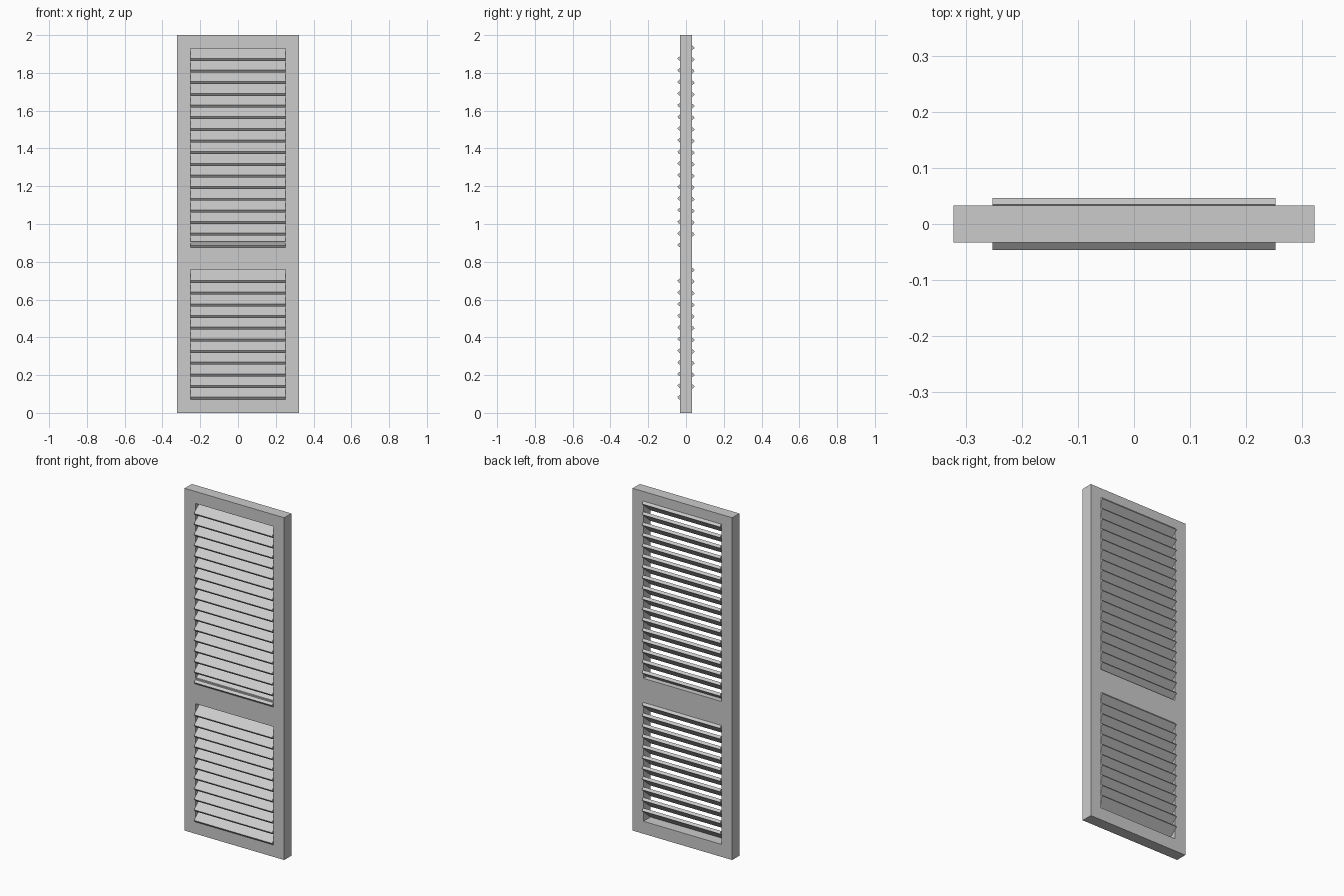
import bpy, bmesh, math
from mathutils import Matrix

if "Cube" in bpy.data.objects:
    bpy.data.objects.remove(bpy.data.objects["Cube"])

HALF_DEPTH = 0.033
OPEN_X = 0.252
PITCH = 0.0617
TILT = math.radians(40)
SLAT_LEN, SLAT_THICK = 0.106, 0.017


def make_object(name, bm):
    mesh = bpy.data.meshes.new(name)
    bmesh.ops.recalc_face_normals(bm, faces=bm.faces)
    bm.to_mesh(mesh)
    bm.free()
    obj = bpy.data.objects.new(name, mesh)
    bpy.context.collection.objects.link(obj)
    return obj


# Frame: flat grid with two openings, extruded to full depth
xs = [-0.322, -OPEN_X, OPEN_X, 0.322]
zs = [0, 0.073, 0.76, 0.908, 1.93, 2.0]
bm = bmesh.new()
grid = [[bm.verts.new((x, -HALF_DEPTH, z)) for z in zs] for x in xs]
for i in range(3):
    for j in range(5):
        if i == 1 and j in (1, 3):
            continue
        bm.faces.new((grid[i][j], grid[i + 1][j], grid[i + 1][j + 1], grid[i][j + 1]))
ext = bmesh.ops.extrude_face_region(bm, geom=bm.faces[:], use_keep_orig=True)
moved = [g for g in ext["geom"] if isinstance(g, bmesh.types.BMVert)]
bmesh.ops.translate(bm, verts=moved, vec=(0, 2 * HALF_DEPTH, 0))
make_object("shutter_frame", bm)


# Slats: tilted boards, low at the front and high at the back
def slat_bank(name, first_z, count):
    bm = bmesh.new()
    for i in range(count):
        m = (Matrix.Translation((0, 0, first_z + i * PITCH))
             @ Matrix.Rotation(TILT, 4, 'X')
             @ Matrix.Diagonal((2 * OPEN_X, SLAT_LEN, SLAT_THICK, 1)))
        bmesh.ops.create_cube(bm, size=1, matrix=m)
    return make_object(name, bm)


slat_bank("lower_slats", 0.111, 11)
slat_bank("upper_slats", 0.917, 17)
